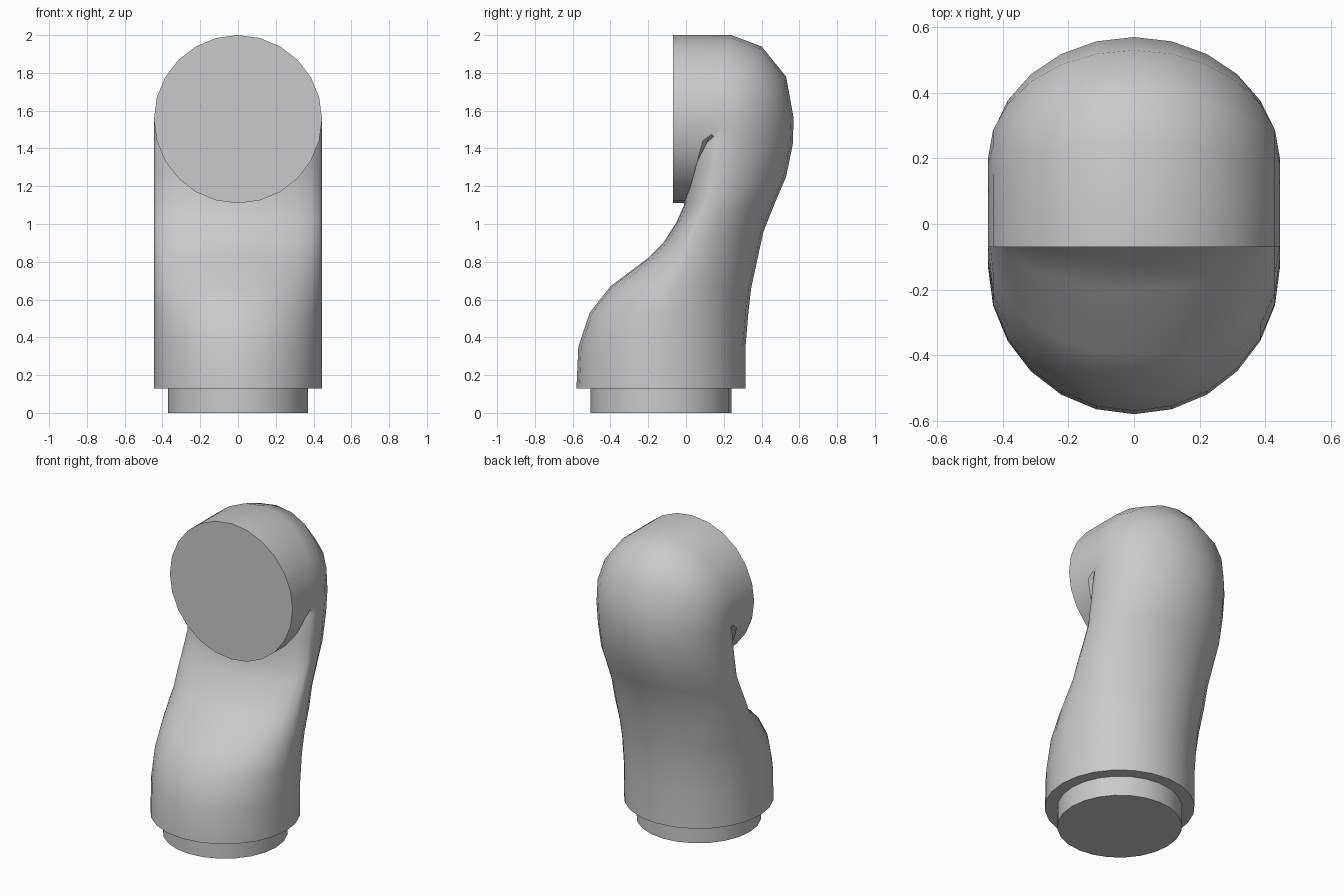
import bpy, bmesh, math
from mathutils import Vector

cube = bpy.data.objects.get("Cube")
if cube:
    bpy.data.objects.remove(cube, do_unlink=True)

SEGMENTS = 24

grey = bpy.data.materials.new("plain grey")
grey.use_nodes = True
colour = (0.59, 0.59, 0.59, 1)
grey.diffuse_color = colour
grey.node_tree.nodes["Principled BSDF"].inputs["Base Color"].default_value = colour


def sweep(name, sections, half_width):
    """Skin egg-shaped rings: front point, back point, and where between them it is widest."""
    bm = bmesh.new()
    rings = []
    for front, back, widest in sections:
        f, b = Vector((0, *front)), Vector((0, *back))
        mid = f.lerp(b, widest)
        ring = []
        for i in range(SEGMENTS):
            a = math.tau * i / SEGMENTS
            c = math.cos(a)
            reach = (b - mid) * c if c > 0 else (mid - f) * c
            side = Vector((half_width * math.sin(a), 0, 0))
            ring.append(bm.verts.new(mid + reach + side))
        rings.append(ring)
    for low, high in zip(rings, rings[1:]):
        for i in range(SEGMENTS):
            j = (i + 1) % SEGMENTS
            bm.faces.new((low[i], low[j], high[j], high[i]))
    bm.faces.new(rings[0])
    bm.faces.new(rings[-1])
    bmesh.ops.recalc_face_normals(bm, faces=bm.faces)
    mesh = bpy.data.meshes.new(name)
    bm.to_mesh(mesh)
    bm.free()
    mesh.materials.append(grey)
    obj = bpy.data.objects.new(name, mesh)
    bpy.context.collection.objects.link(obj)
    bpy.ops.object.select_all(action='DESELECT')
    obj.select_set(True)
    bpy.context.view_layer.objects.active = obj
    bpy.ops.object.shade_smooth_by_angle(angle=math.radians(40))


# Bent pipe: upright foot, leaning neck, then a tight turn to the front opening
sweep("pipe_elbow", [
    ((-0.58, 0.13), (0.315, 0.13), 0.5),
    ((-0.57, 0.35), (0.315, 0.35), 0.5),
    ((-0.51, 0.53), (0.33, 0.53), 0.48),
    ((-0.40, 0.67), (0.345, 0.66), 0.45),
    ((-0.20, 0.82), (0.375, 0.80), 0.35),
    ((-0.12, 0.90), (0.41, 0.96), 0.28),
    ((-0.05, 1.01), (0.47, 1.11), 0.25),
    ((-0.01, 1.10), (0.53, 1.25), 0.25),
    ((0.00, 1.25), (0.565, 1.42), 0.28),
    ((0.00, 1.38), (0.57, 1.56), 0.32),
    ((0.00, 1.34), (0.53, 1.78), 0.38),
    ((0.00, 1.24), (0.40, 1.94), 0.45),
    ((0.00, 1.11), (0.24, 2.0), 0.5),
    ((-0.07, 1.11), (-0.07, 2.0), 0.5),
], 0.445)

# Narrower spigot under the foot
sweep("base_spigot", [
    ((-0.505, 0.0), (0.24, 0.0), 0.5),
    ((-0.505, 0.135), (0.24, 0.135), 0.5),
], 0.37)
